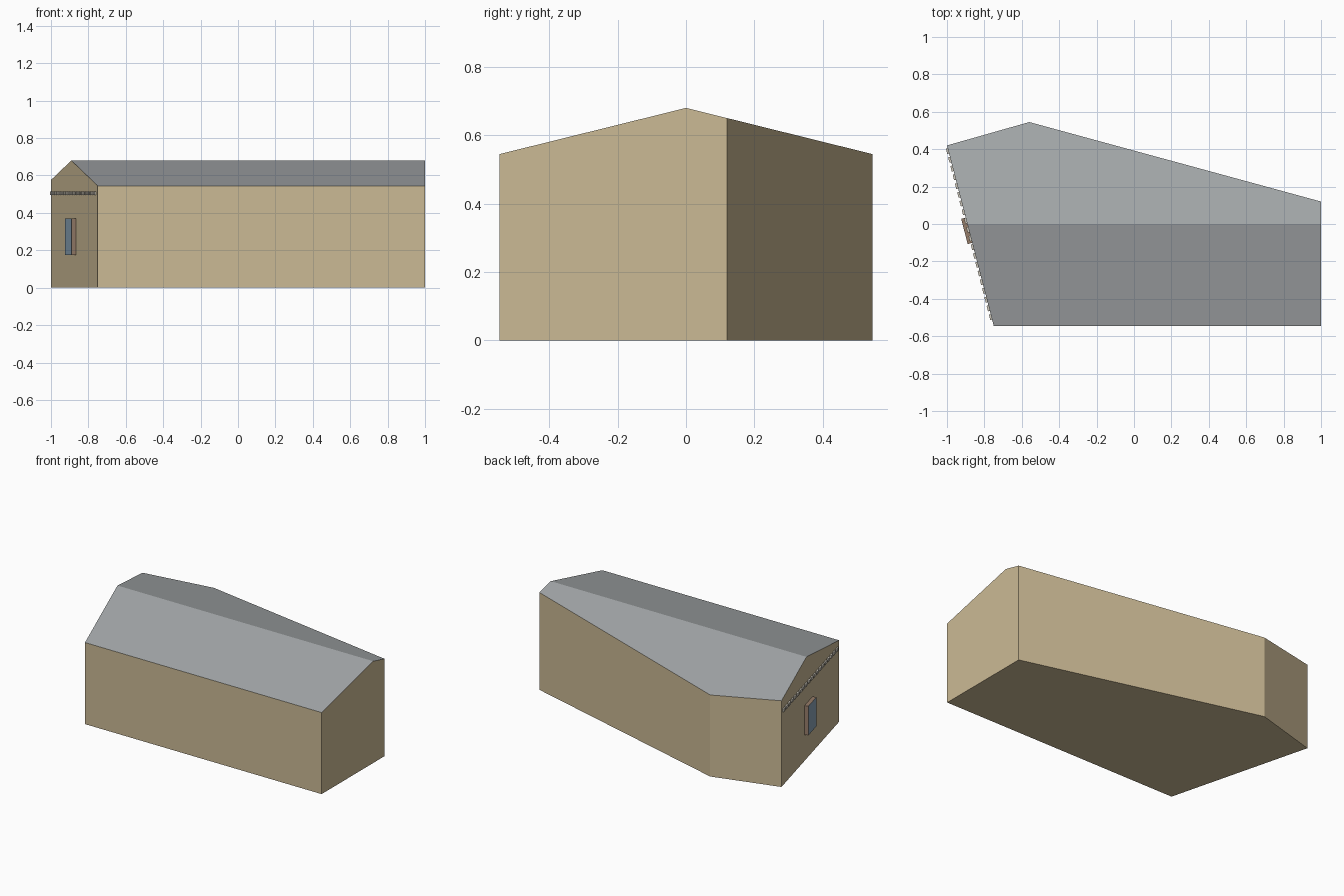
import bpy, bmesh, math
from mathutils import Vector, Matrix

if "Cube" in bpy.data.objects:
    bpy.data.objects.remove(bpy.data.objects["Cube"])


def mat(name, rgb):
    m = bpy.data.materials.new(name)
    m.diffuse_color = (*rgb, 1)
    m.use_nodes = True
    m.node_tree.nodes["Principled BSDF"].inputs["Base Color"].default_value = m.diffuse_color
    return m


TAN = mat("tan_wall", (0.60, 0.49, 0.30))
GREY = mat("grey_roof", (0.37, 0.39, 0.40))
BROWN = mat("brown_frame", (0.30, 0.20, 0.14))
BLUE = mat("blue_glass", (0.25, 0.36, 0.46))
CREAM = mat("cream_trim", (0.62, 0.58, 0.50))


def finish(name, bm, mats):
    me = bpy.data.meshes.new(name)
    bm.to_mesh(me)
    bm.free()
    for m in mats:
        me.materials.append(m)
    ob = bpy.data.objects.new(name, me)
    bpy.context.collection.objects.link(ob)
    return ob


# Footprint corners, and the ridge ends where the outline crosses y = 0
HALF, RIDGE, EAVE = 0.545, 0.68, 0.545
A, D = Vector((-0.75, -HALF, 0)), Vector((-1, 0.42, 0))
ridge_left = A.lerp(D, HALF / (HALF + 0.42))
outline = [A, Vector((1, -HALF, 0)), Vector((1, 0, 0)), Vector((1, 0.12, 0)),
           Vector((-0.56, HALF, 0)), D, ridge_left]


def roof_z(y):
    return RIDGE - (RIDGE - EAVE) * abs(y) / HALF


# Walls and floor, closed by two roof slopes meeting at the ridge
bm = bmesh.new()
low = [bm.verts.new(p) for p in outline]
top = [bm.verts.new((p.x, p.y, roof_z(p.y))) for p in outline]
n = len(outline)
bm.faces.new(low[::-1])
for a, b in ([0, 1], [3, 4], [4, 5]):
    bm.faces.new((low[a], low[b], top[b], top[a]))
for a, m, b in ([1, 2, 3], [5, 6, 0]):          # gable walls
    bm.faces.new((low[a], low[m], low[b], top[b], top[m], top[a]))
for ids in ([0, 1, 2, 6], [2, 3, 4, 5, 6]):     # roof slopes
    bm.faces.new([top[i] for i in ids]).material_index = 1
finish("house_body", bm, [TAN, GREY])

# Slanted gable wall frame: local x runs along the wall, local y points outward
along = (D - A).normalized()
length = (D - A).length
out = Vector((-along.y, along.x, 0))
wall = Matrix((along, out, Vector((0, 0, 1)))).transposed().to_4x4()
wall.translation = A


def wall_box(bm, s, z, width, height, depth):
    m = wall @ Matrix.Translation((s, depth / 2 - 0.002, z)) \
        @ Matrix.Diagonal((width, depth + 0.004, height, 1))
    bmesh.ops.create_cube(bm, size=1, matrix=m)
    bmesh.ops.recalc_face_normals(bm, faces=bm.faces)


# Projecting window: brown box with a glass front
bm = bmesh.new()
wall_box(bm, 0.53 * length, 0.272, 0.139, 0.195, 0.025)
for f in bm.faces:
    f.material_index = 1 if f.normal.dot(out) > 0.9 else 0
finish("window", bm, [BROWN, BLUE])

# Row of small trim blocks below the gable
bm = bmesh.new()
COUNT = 20
for i in range(COUNT):
    s = 0.05 + (length - 0.08) * i / (COUNT - 1)
    wall_box(bm, s, 0.505, 0.030, 0.020, 0.010)
finish("trim_blocks", bm, [CREAM])
